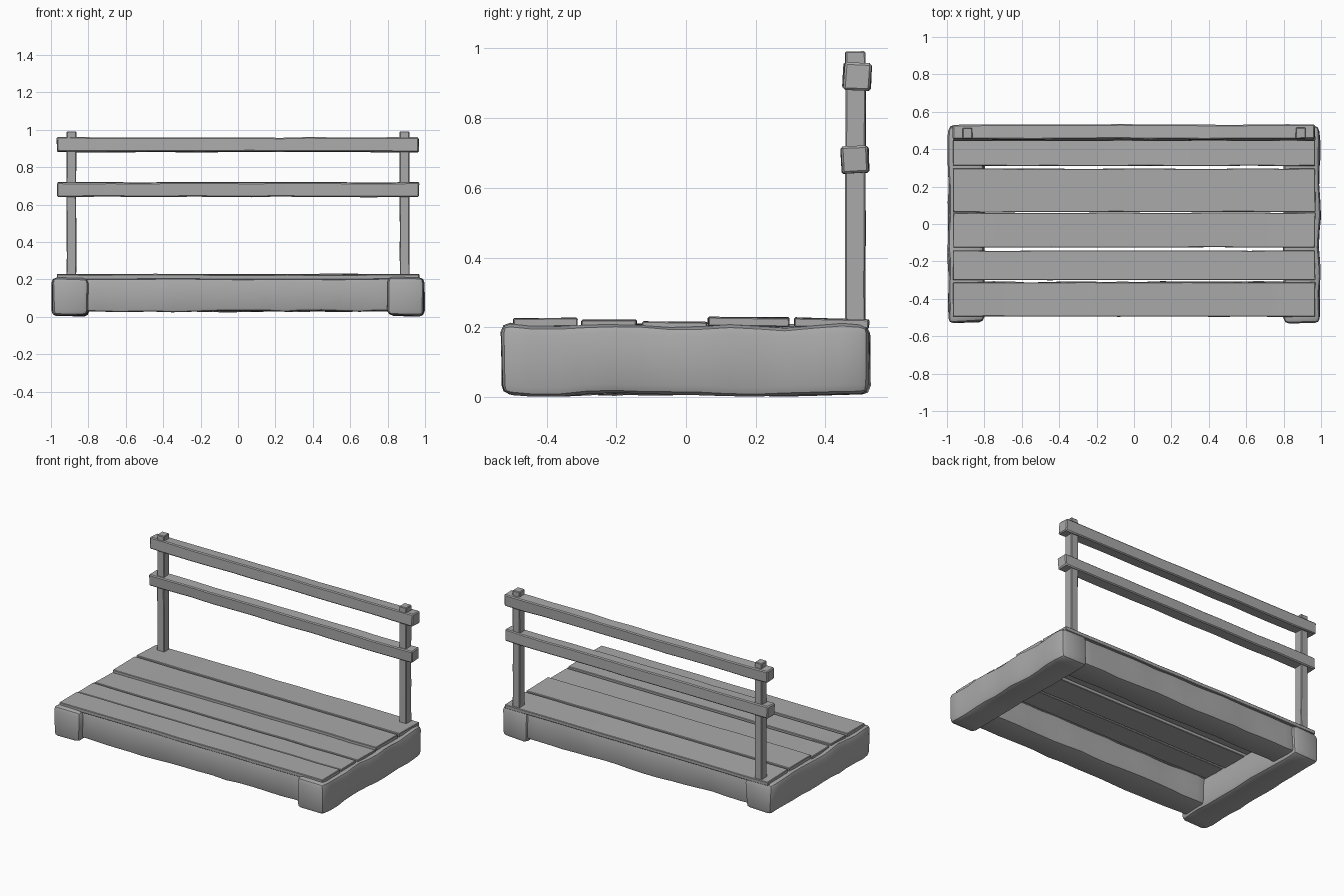
import bpy, bmesh, math
from mathutils import Vector, Matrix, noise

cube = bpy.data.objects.get("Cube")
if cube:
    bpy.data.objects.remove(cube, do_unlink=True)

wood = bpy.data.materials.new("grey wood")
wood.use_nodes = True
GREY = (0.4, 0.4, 0.4, 1)
wood.diffuse_color = GREY
wood.node_tree.nodes["Principled BSDF"].inputs["Base Color"].default_value = GREY


def timber(name, low, high, bevel=0.004, cuts=0, rough=0.0, tilt=0.0, segments=1):
    """Bevelled beam between two corners, sliced along its length and worn by noise."""
    low, high = Vector(low), Vector(high)
    size, centre = high - low, (low + high) / 2
    bm = bmesh.new()
    bmesh.ops.create_cube(bm, size=1, matrix=Matrix.Diagonal((*size, 1)))
    bmesh.ops.bevel(bm, geom=bm.edges[:], offset=bevel, segments=segments,
                    profile=0.5, affect='EDGES')
    # slices along the longest axis
    axis = max(range(3), key=lambda i: size[i])
    normal = Vector([float(i == axis) for i in range(3)])
    for i in range(cuts):
        at = normal * size[axis] * ((i + 1) / (cuts + 1) - 0.5)
        bmesh.ops.bisect_plane(bm, geom=bm.verts[:] + bm.edges[:] + bm.faces[:],
                               plane_co=at, plane_no=normal)
    # worn, uneven surface, then a small roll about x
    for v in bm.verts:
        v.co += noise.noise_vector((v.co + centre) * 6) * rough
    bmesh.ops.rotate(bm, verts=bm.verts, matrix=Matrix.Rotation(math.radians(tilt), 3, 'X'))
    bmesh.ops.translate(bm, verts=bm.verts, vec=centre)
    mesh = bpy.data.meshes.new(name)
    bm.to_mesh(mesh)
    bm.free()
    obj = bpy.data.objects.new(name, mesh)
    bpy.context.collection.objects.link(obj)
    mesh.materials.append(wood)
    bpy.ops.object.select_all(action='DESELECT')
    obj.select_set(True)
    bpy.context.view_layer.objects.active = obj
    bpy.ops.object.shade_smooth_by_angle(angle=math.radians(35))
    return obj


# heavy end beams and one post on each side
for side, sign in (("left", 1), ("right", -1)):
    x0, x1 = sorted((sign * 0.8, sign * 0.993))
    timber(side + "_end_beam", (x0, -0.528, 0.008), (x1, 0.528, 0.206),
           bevel=0.026, cuts=12, rough=0.012, segments=2)
    x0, x1 = sorted((sign * 0.865, sign * 0.917))
    timber(side + "_post", (x0, 0.457, 0.15), (x1, 0.515, 0.99), cuts=4, rough=0.003)

# long beams between the end beams
for name, y0, y1 in (("front_beam", -0.49, -0.31), ("back_beam", 0.33, 0.51)):
    timber(name, (-0.85, y0, 0.03), (0.85, y1, 0.204),
           bevel=0.014, cuts=16, rough=0.009, segments=2)

# deck planks: front edge, back edge, top, roll
planks = [(-0.495, -0.312, 0.226, 0.8), (-0.3, -0.142, 0.221, 0),
          (-0.125, 0.06, 0.216, -0.5), (0.064, 0.296, 0.229, -0.4),
          (0.311, 0.525, 0.225, -1.8)]
for i, (y0, y1, top, roll) in enumerate(planks):
    timber(f"deck_plank_{i + 1}", (-0.968, y0, top - 0.025), (0.968, y1, top),
           bevel=0.003, cuts=10, rough=0.003, tilt=roll)

# rails of the back
for name, y0, z0, roll in (("upper_rail", 0.452, 0.881, -3), ("lower_rail", 0.446, 0.642, 2)):
    timber(name, (-0.968, y0, z0), (0.968, y0 + 0.078, z0 + 0.077),
           bevel=0.006, cuts=12, rough=0.005, tilt=roll)
